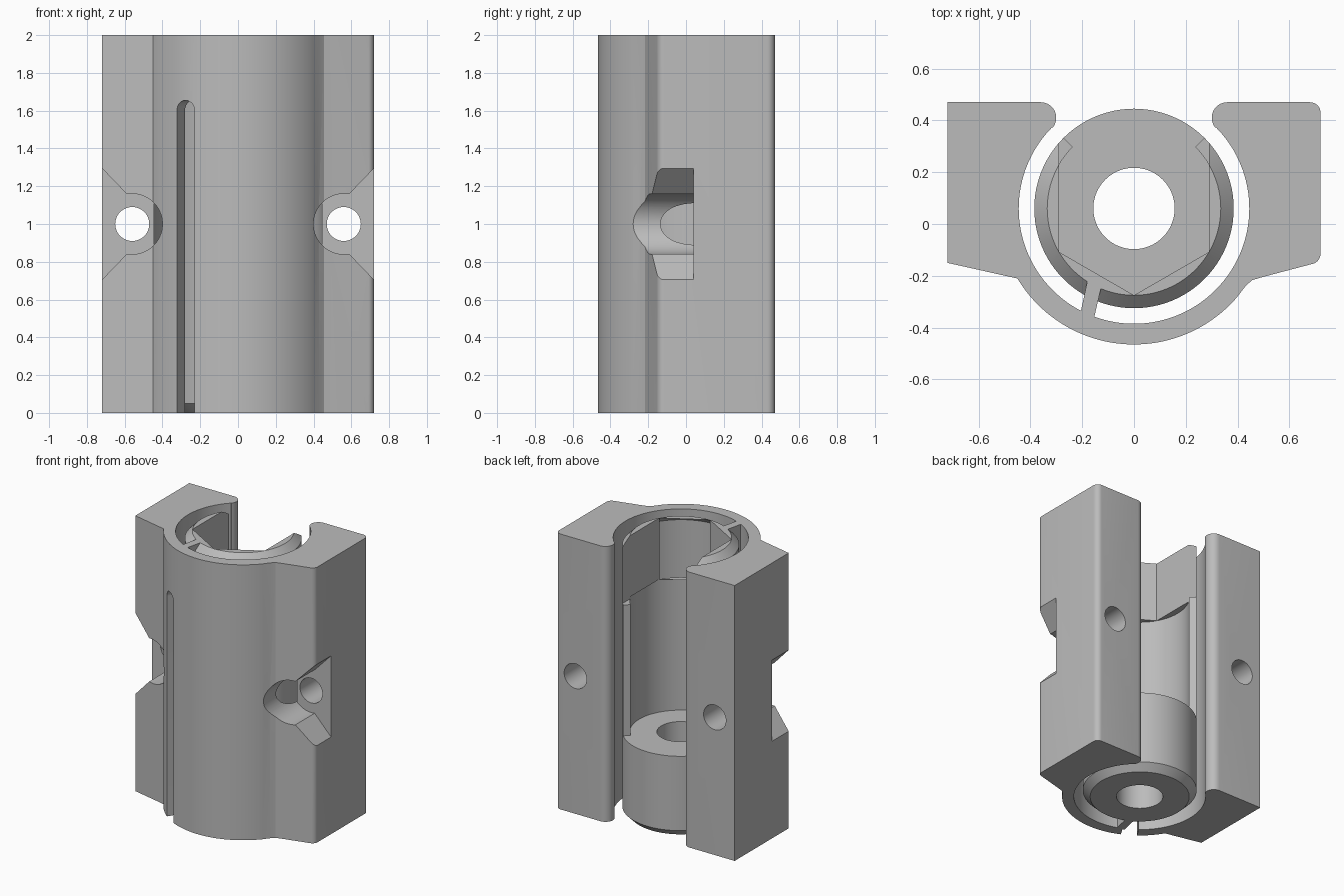
import bpy, bmesh
from math import sin, cos, pi, radians, sqrt
from mathutils import Vector, Matrix

if "Cube" in bpy.data.objects:
    bpy.data.objects.remove(bpy.data.objects["Cube"], do_unlink=True)

CY = 0.06          # axis of the bore in y
BORE, SHELL = 0.445, 0.525
CORE, WALL = 0.385, 0.335
CHAMFER = 0.05

grey = bpy.data.materials.new("plain grey")
grey.use_nodes = True
grey.diffuse_color = (0.5, 0.5, 0.5, 1)
grey.node_tree.nodes["Principled BSDF"].inputs["Base Color"].default_value = grey.diffuse_color


def arc(cx, cy, r, a0, a1, n=48):
    """Points on an arc, angles in degrees."""
    angles = [radians(a0 + (a1 - a0) * i / n) for i in range(n + 1)]
    return [(cx + r * cos(a), cy + r * sin(a)) for a in angles]


def prism(name, outline, low, high, matrix=None):
    """Extrude a closed outline along z, then place it with a matrix."""
    bm = bmesh.new()
    face = bm.faces.new([bm.verts.new((x, y, low)) for x, y in outline])
    new = bmesh.ops.extrude_face_region(bm, geom=[face])["geom"]
    bmesh.ops.translate(bm, vec=(0, 0, high - low),
                        verts=[v for v in new if isinstance(v, bmesh.types.BMVert)])
    if matrix:
        bmesh.ops.transform(bm, matrix=matrix, verts=bm.verts)
    bmesh.ops.recalc_face_normals(bm, faces=bm.faces)
    mesh = bpy.data.meshes.new(name)
    bm.to_mesh(mesh)
    bm.free()
    mesh.materials.append(grey)
    obj = bpy.data.objects.new(name, mesh)
    bpy.context.collection.objects.link(obj)
    return obj


def disc(name, r, low, high):
    return prism(name, arc(0, CY, r, 0, 360, 96)[:-1], low, high)


def activate(obj):
    bpy.ops.object.select_all(action='DESELECT')
    obj.select_set(True)
    bpy.context.view_layer.objects.active = obj


def cut(obj, cutter):
    """Subtract the cutter and throw it away."""
    mod = obj.modifiers.new("cut", 'BOOLEAN')
    mod.operation, mod.solver, mod.object = 'DIFFERENCE', 'EXACT', cutter
    activate(obj)
    bpy.ops.object.modifier_apply(modifier=mod.name)
    bpy.data.objects.remove(cutter, do_unlink=True)


def smooth(obj):
    activate(obj)
    bpy.ops.object.shade_smooth_by_angle(angle=radians(25))


# Body: two clamp blocks joined by a round front shell, open at the back
tip = arc(0.36, 0.41, 0.06, 90, 220, 12)
outline = [(-0.72, 0.47), (-0.72, -0.15)]
outline += arc(0, CY, SHELL, 211, 319)
outline += [(0.428, -0.243), (0.455, -0.217), (0.495, -0.205)]
outline += arc(0.68, -0.115, 0.04, -75, 0, 8)
outline += arc(0.68, 0.43, 0.04, 0, 90, 8)
outline += tip
outline += arc(0, CY, BORE, 44.5, -224.5, 96)
outline += [(-x, y) for x, y in reversed(tip)]
body = prism("clamp_body", outline, 0, 2)

# Screw holes with flared counterbores on both sides
along_y = Matrix.Rotation(radians(90), 4, 'X')      # local z becomes -y
for side in (-1, 1):
    place = Matrix.Translation((side * 0.56, 0, 1)) @ along_y
    hole = arc(0, 0, 0.09, 0, 360, 48)[:-1]
    cut(body, prism("hole_cutter", hole, -1, 1, place))
    flare = arc(0, 0, 0.16, 80, 280, 40) + [(0.16, -0.295), (0.3, -0.41), (0.3, 0.41), (0.16, 0.295)]
    flare = [(side * x, y) for x, y in flare]
    cut(body, prism("counterbore_cutter", flare, -0.04, 1, place))

# Tall round-topped slot through the front shell
slot = [(-0.055, -1.2), (0.055, -1.2)] + arc(0, 0.6, 0.055, 0, 180, 24)
place = Matrix.Translation((0, CY, 1)) @ Matrix.Rotation(radians(-32), 4, 'Z') @ along_y
cut(body, prism("slot_cutter", slot, 0.40, 0.7, place))
smooth(body)

# Core: chamfered cylinder standing inside the bore
core = disc("inner_core", CORE, 0, 2)
for v in core.data.vertices:
    v.co.z = min(max(v.co.z, CHAMFER), 2 - CHAMFER)
bm = bmesh.new()
bm.from_mesh(core.data)
for end, z in ((-1, 0), (1, 2)):
    cap = [f for f in bm.faces if f.normal.z * end > 0.9]
    ring = bmesh.ops.extrude_face_region(bm, geom=cap)["geom"]
    bmesh.ops.delete(bm, geom=cap, context='FACES_ONLY')
    for v in (g for g in ring if isinstance(g, bmesh.types.BMVert)):
        v.co = Vector((v.co.x * WALL / CORE, CY + (v.co.y - CY) * WALL / CORE, z))
    bm.normal_update()
bmesh.ops.recalc_face_normals(bm, faces=bm.faces)
bm.to_mesh(core.data)
bm.free()

# Hollow the core: axial hole, chamber, back window and hexagonal mouth
cut(core, disc("axial_cutter", 0.157, -0.5, 0.8))
cut(core, disc("chamber_cutter", WALL, 0.59, 1.555))
cut(core, prism("window_cutter", [(0, CY), (1, CY + 1), (-1, CY + 1)], 0.59, 1.555))
half = WALL * sqrt(3) / 2
mouth = [(0, CY - WALL), (half, CY - WALL / 2), (half, 1), (-half, 1), (-half, CY - WALL / 2)]
cut(core, prism("mouth_cutter", mouth, 1.54, 2.5))
smooth(core)

# Thin web that ties the core to the shell
web = [(-0.18, -0.22), (-0.128, -0.25), (-0.157, -0.375), (-0.207, -0.345)]
prism("connecting_web", web, 0, 2)
